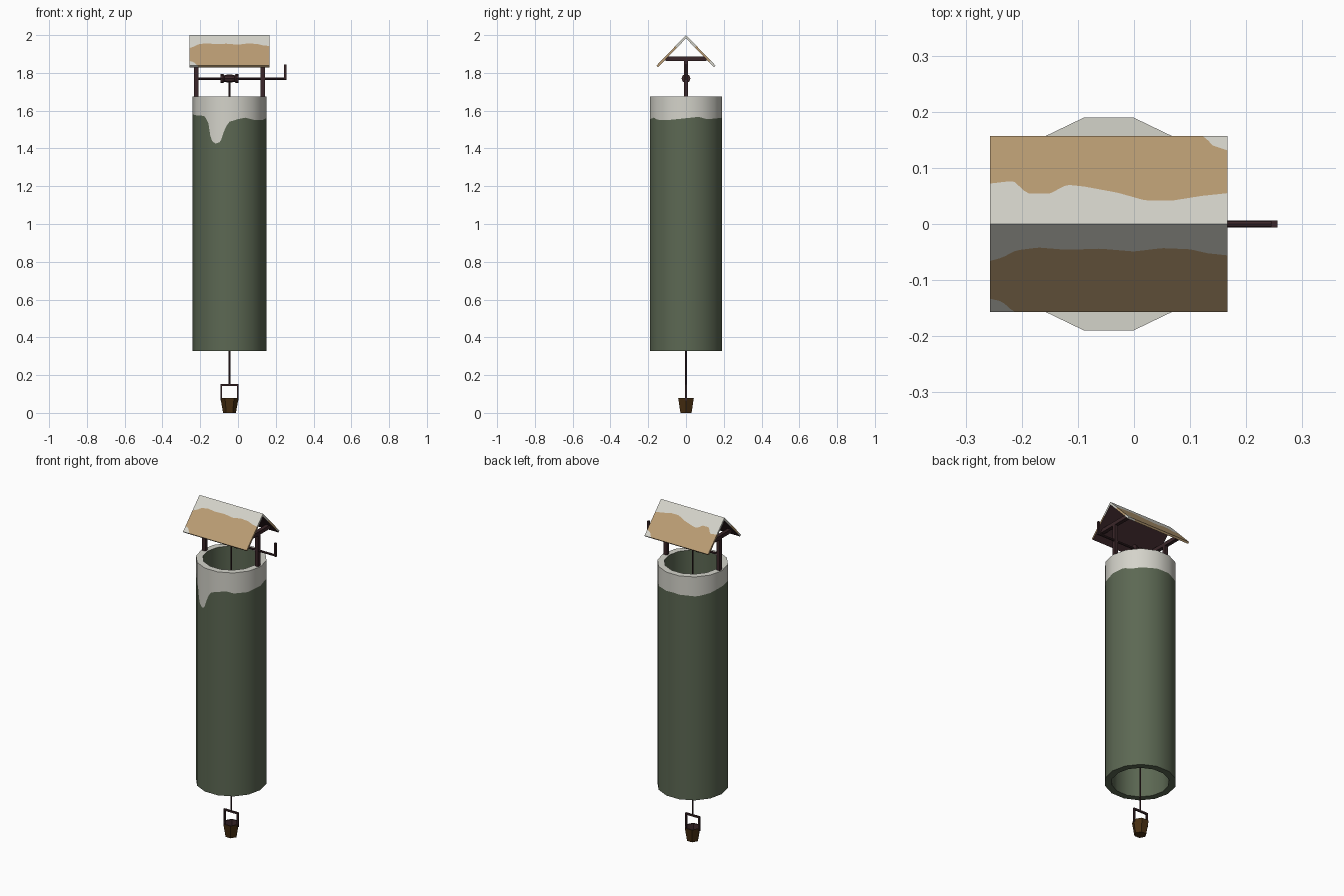
import bpy, bmesh, math
from mathutils import Vector

if "Cube" in bpy.data.objects:
    bpy.data.objects.remove(bpy.data.objects["Cube"])

CX = -0.045  # axis of the shaft


def material(name, r, g, b):
    lin = [((c / 255 + 0.055) / 1.055) ** 2.4 for c in (r, g, b)]
    m = bpy.data.materials.new(name)
    m.diffuse_color = (*lin, 1)
    m.use_nodes = True
    m.node_tree.nodes["Principled BSDF"].inputs["Base Color"].default_value = m.diffuse_color
    return m


SNOW = material("snow", 212, 211, 202)
MOSS = material("mossy_stone", 92, 104, 83)
TAN = material("tan_roof_wood", 186, 156, 115)
DARK = material("dark_wood", 58, 38, 41)
BROWN = material("bucket_wood", 72, 47, 18)


def make(name, bm, mats):
    me = bpy.data.meshes.new(name)
    bm.to_mesh(me)
    bm.free()
    for m in mats:
        me.materials.append(m)
    ob = bpy.data.objects.new(name, me)
    bpy.context.collection.objects.link(ob)
    return ob


def box(name, lo, hi, mat=DARK):
    bm = bmesh.new()
    bmesh.ops.create_cube(bm, size=1)
    for v in bm.verts:
        v.co = Vector([(a + b) / 2 + c * (b - a) for a, b, c in zip(lo, hi, v.co)])
    return make(name, bm, [mat])


def lathe(name, profile, n, origin, along_x=False, mats=(DARK,), rule=None):
    """Spin (radius, height) points; cap both ends."""
    bm = bmesh.new()
    rings = []
    for r, h in profile:
        ring = []
        for i in range(n):
            a = math.tau * i / n
            p = Vector((r * math.cos(a), r * math.sin(a), h))
            if along_x:
                p = Vector((h, p.x, p.y))
            ring.append(bm.verts.new(p + Vector(origin)))
        rings.append(ring)
    for k, (a, b) in enumerate(zip(rings, rings[1:])):
        for i in range(n):
            j = (i + 1) % n
            f = bm.faces.new((a[i], a[j], b[j], b[i]))
            f.material_index = rule(k) if rule else 0
    bm.faces.new(rings[0][::-1])
    f = bm.faces.new(rings[-1])
    f.material_index = rule(len(rings)) if rule else 0
    return make(name, bm, list(mats))


def interp(pts, x):
    for (x0, y0), (x1, y1) in zip(pts, pts[1:]):
        if x <= x1:
            return y0 + (y1 - y0) * (x - x0) / (x1 - x0)
    return pts[-1][1]


# Well shaft: 14-sided tube, snow edge cut into the outer wall
SNOW_EDGE = [(-180, 1.58), (-134, 1.572), (-126, 1.545), (-121, 1.445), (-113, 1.425),
             (-104, 1.435), (-98, 1.50), (-91, 1.54), (-77, 1.555), (-64, 1.563),
             (-50, 1.552), (-30, 1.55), (0, 1.56), (20, 1.567), (35, 1.555),
             (90, 1.565), (135, 1.558), (180, 1.58)]
SIDES, SUB, R_OUT, R_IN, Z0, Z1 = 14, 8, 0.195, 0.157, 0.328, 1.676
bm = bmesh.new()
cols = []
for s in range(SIDES):
    c0, c1 = (Vector((math.cos(a), math.sin(a), 0)) for a in
              (math.tau * s / SIDES, math.tau * (s + 1) / SIDES))
    for k in range(SUB):
        d = c0.lerp(c1, k / SUB)
        edge = interp(SNOW_EDGE, math.degrees(math.atan2(d.y, d.x)))
        cols.append([bm.verts.new((CX + r * d.x, r * d.y, z)) for r, z in
                     ((R_IN, Z0), (R_OUT, Z0), (R_OUT, edge), (R_OUT, Z1), (R_IN, Z1))])
for i, a in enumerate(cols):
    b = cols[(i + 1) % len(cols)]
    for k in range(5):
        q = (k + 1) % 5
        f = bm.faces.new((a[k], b[k], b[q], a[q]))
        f.material_index = 1 if k in (2, 3) else 0
        f.smooth = True
shaft = make("well_shaft", bm, [MOSS, SNOW])
me = shaft.data
normals = []
for p in me.polygons:
    flat = p.normal.copy()
    for vi in p.vertices:
        co = me.vertices[vi].co
        rad = Vector((co.x - CX, co.y, 0)).normalized()
        normals.append(flat if abs(flat.z) > 0.5 else (rad if rad.dot(flat) > 0 else -rad))
me.normals_split_custom_set([tuple(n) for n in normals])

# Roof: folded sheet with snow along the ridge, thickened downwards
X0, X1, EAVE, RIDGE_Z, EAVE_Z = -0.257, 0.167, 0.157, 2.0, 1.838
FRONT = [(-0.257, 0.066), (-0.235, 0.06), (-0.21, 0.047), (-0.17, 0.042), (-0.12, 0.046),
         (-0.06, 0.044), (0.0, 0.049), (0.05, 0.043), (0.1, 0.045), (0.13, 0.052), (0.167, 0.056)]
BACK = [(-0.257, 0.072), (-0.215, 0.077), (-0.19, 0.054), (-0.15, 0.054), (-0.12, 0.07),
        (-0.09, 0.067), (-0.03, 0.056), (0.02, 0.042), (0.07, 0.042), (0.12, 0.05), (0.167, 0.055)]
FRONT_CORNER = [(-0.257, 0.133), (-0.235, 0.138), (-0.215, 0.1565)]
BACK_CORNER = [(0.125, 0.1565), (0.14, 0.14), (0.167, 0.131)]
bm = bmesh.new()
N = 48
cols = []
for i in range(N + 1):
    x = X0 + (X1 - X0) * i / N
    ys = [-EAVE, -interp(FRONT_CORNER, x), -interp(FRONT, x), 0, interp(BACK, x),
          interp(BACK_CORNER, x) if x > 0.125 else 0.1565, EAVE]
    cols.append([bm.verts.new((x, y, RIDGE_Z - abs(y) / EAVE * (RIDGE_Z - EAVE_Z))) for y in ys])
for i in range(N):
    a, b = cols[i], cols[i + 1]
    for k in range(6):
        f = bm.faces.new((a[k], b[k], b[k + 1], a[k + 1]))
        x = f.calc_center_median().x
        snowy = k in (2, 3) or (k == 0 and x < -0.215) or (k == 5 and x > 0.125)
        f.material_index = 0 if snowy else 1
roof = make("roof", bm, [SNOW, TAN, DARK, DARK])
mod = roof.modifiers.new("thickness", "SOLIDIFY")
mod.thickness = 0.012
mod.offset = -1
mod.use_even_offset = True
mod.material_offset = 2  # dark underside

# Posts and cross beams
for side, x in (("left", CX - 0.176), ("right", CX + 0.176)):
    box(side + "_post", (x - 0.011, -0.010, 1.64), (x + 0.011, 0.010, 1.875))
    box(side + "_cross_beam", (x - 0.011, -0.108, 1.864), (x + 0.011, 0.108, 1.886))

# Winch: axle, crank and drum
lathe("axle", [(0.0065, -0.225), (0.0065, 0.256)], 8, (0, 0, 1.77), along_x=True)
box("crank_handle", (0.244, -0.006, 1.765), (0.256, 0.006, 1.845))
lathe("winch_drum", [(0.024, -0.048), (0.024, -0.034), (0.017, -0.026), (0.021, -0.012),
                     (0.021, 0.012), (0.017, 0.026), (0.024, 0.034), (0.024, 0.048)],
      8, (CX, 0, 1.77), along_x=True)

# Rope and bucket handle
lathe("rope", [(0.005, 0.147), (0.005, 1.77)], 6, (CX, 0, 0))
box("bucket_handle_bar", (CX - 0.048, -0.005, 0.142), (CX + 0.048, 0.005, 0.152))
for side, s in (("left", -1), ("right", 1)):
    x = CX + s * 0.044
    box(side + "_bucket_handle", (x - 0.004, -0.005, 0.065), (x + 0.004, 0.005, 0.145))

# Bucket: open hexagonal pail with dark inside
lathe("bucket", [(0.034, 0.0), (0.048, 0.08), (0.040, 0.08), (0.034, 0.045)], 6, (CX, 0, 0),
      mats=(BROWN, DARK), rule=lambda k: 0 if k == 0 else 1)
